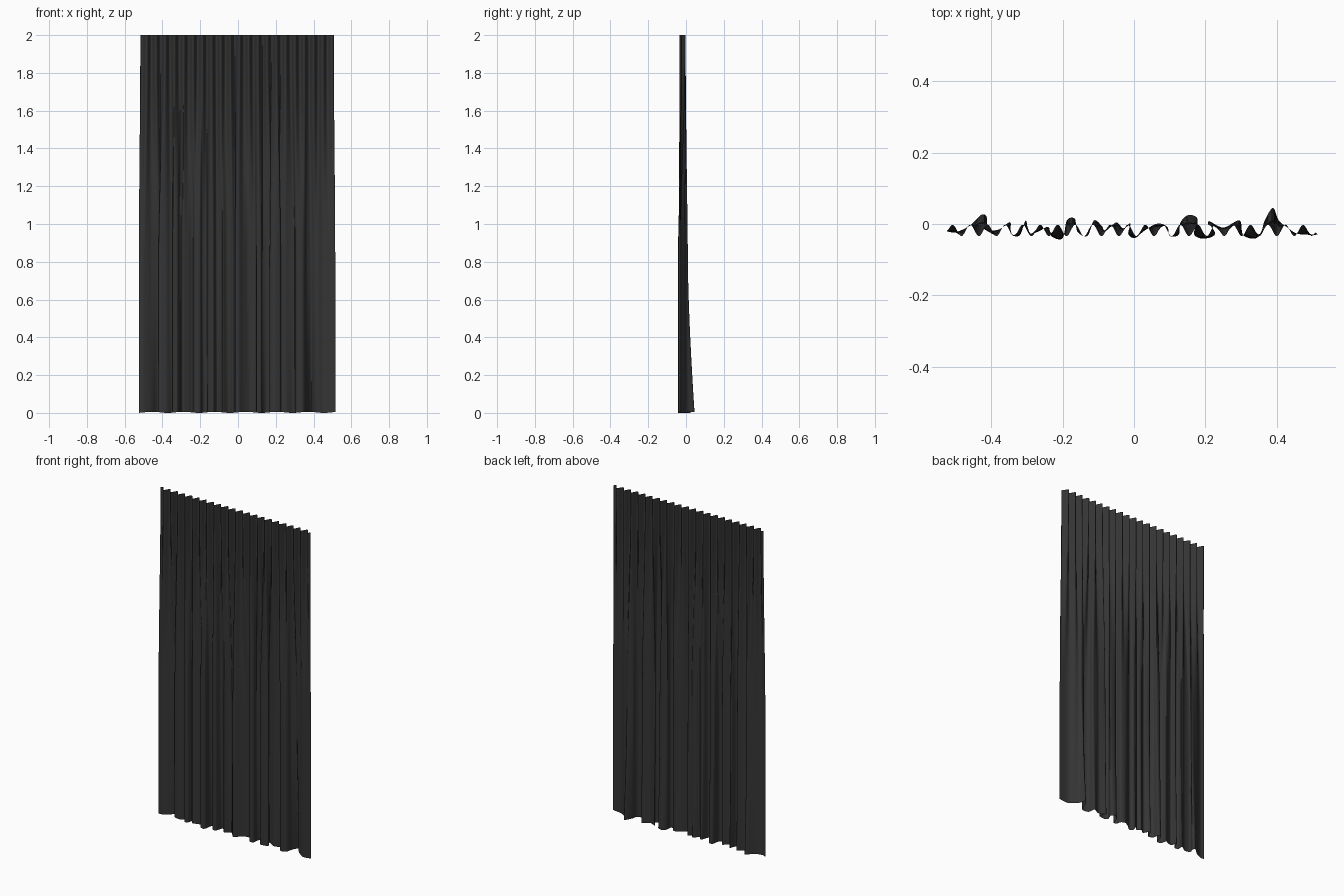
import bpy, math

if "Cube" in bpy.data.objects:
    bpy.data.objects.remove(bpy.data.objects["Cube"])

# hem outline seen from above (x, y)
HEM = [(-.525,-.02),(-.50,-.023),(-.46,-.005),(-.427,.026),(-.412,.018),(-.42,-.014),
       (-.38,-.016),(-.347,.005),(-.345,-.027),(-.32,-.032),(-.303,.01),(-.293,-.026),
       (-.265,-.02),(-.24,-.008),(-.23,-.035),(-.2,-.04),(-.188,.01),(-.166,.015),
       (-.158,-.022),(-.13,-.033),(-.112,.01),(-.09,-.006),(-.08,-.02),(-.05,.004),
       (-.03,-.012),(-.01,.002),(-.016,-.028),(.003,-.039),(.03,-.018),(.065,.001),
       (.093,-.008),(.1,-.033),(.125,-.03),(.13,.004),(.152,.025),(.178,.014),
       (.168,-.028),(.195,-.041),(.227,-.028),(.208,.008),(.25,-.01),(.295,.01),
       (.305,-.03),(.335,-.041),(.354,-.028),(.366,.01),(.389,.045),(.405,.01),
       (.43,-.01),(.46,-.028),(.515,-.03)]
SUB, ROWS, PLEATS = 8, 48, 21


def spline(pts):
    """Catmull-Rom samples through the points."""
    p = [pts[0]] + pts + [pts[-1]]
    out = []
    for i in range(1, len(p) - 2):
        a, b, c, d = p[i-1:i+3]
        for k in range(SUB):
            t = k / SUB
            out.append(tuple(.5 * (2*b[j] + (c[j]-a[j])*t + (2*a[j]-5*b[j]+4*c[j]-d[j])*t*t
                                   + (3*b[j]-a[j]-3*c[j]+d[j])*t**3) for j in (0, 1)))
    return out + [pts[-1]]


def smooth(t):
    t = max(0, min(1, t))
    return t * t * (3 - 2 * t)


hem = spline(HEM)
n = len(hem)

# evened-out x positions for the gathered heading
head_x = []
for i in range(n):
    w = min(20, i, n - 1 - i)
    head_x.append(sum(h[0] for h in hem[i-w:i+w+1]) / (2*w + 1))

# blend small heading pleats into the large hem folds
verts = []
for r in range(ROWS + 1):
    z = 2 * r / ROWS
    t = z / 2
    mix = smooth((1 - t) * 1.6)
    flare = max(0, 1 - z / 0.8) ** 1.5
    for i, (hx, hy) in enumerate(hem):
        tx = head_x[i] * 0.985
        ty = -.018 + .016 * math.sin(2 * math.pi * PLEATS * (tx + .52) / 1.03)
        # backward bulges fade quickly above the hem
        by = hy if hy < -.005 else -.005 + (hy + .005) * (.3 + .7 * flare)
        x = tx + (hx - tx) * mix
        y = ty + (by - ty) * mix
        lift = .006 * (.5 + .5 * math.sin(hx * 38)) * (1 - t) ** 4
        verts.append((x, y, z + lift))
faces = [(r*n+i, r*n+i+1, (r+1)*n+i+1, (r+1)*n+i) for r in range(ROWS) for i in range(n-1)]

me = bpy.data.meshes.new("curtain")
me.from_pydata(verts, [], faces)
me.update()
curtain = bpy.data.objects.new("curtain", me)
bpy.context.collection.objects.link(curtain)
me.polygons.foreach_set("use_smooth", [True] * len(me.polygons))

# dark cloth
mat = bpy.data.materials.new("dark_cloth")
mat.diffuse_color = (.035, .035, .035, 1)
mat.use_nodes = True
mat.node_tree.nodes["Principled BSDF"].inputs["Base Color"].default_value = mat.diffuse_color
me.materials.append(mat)
